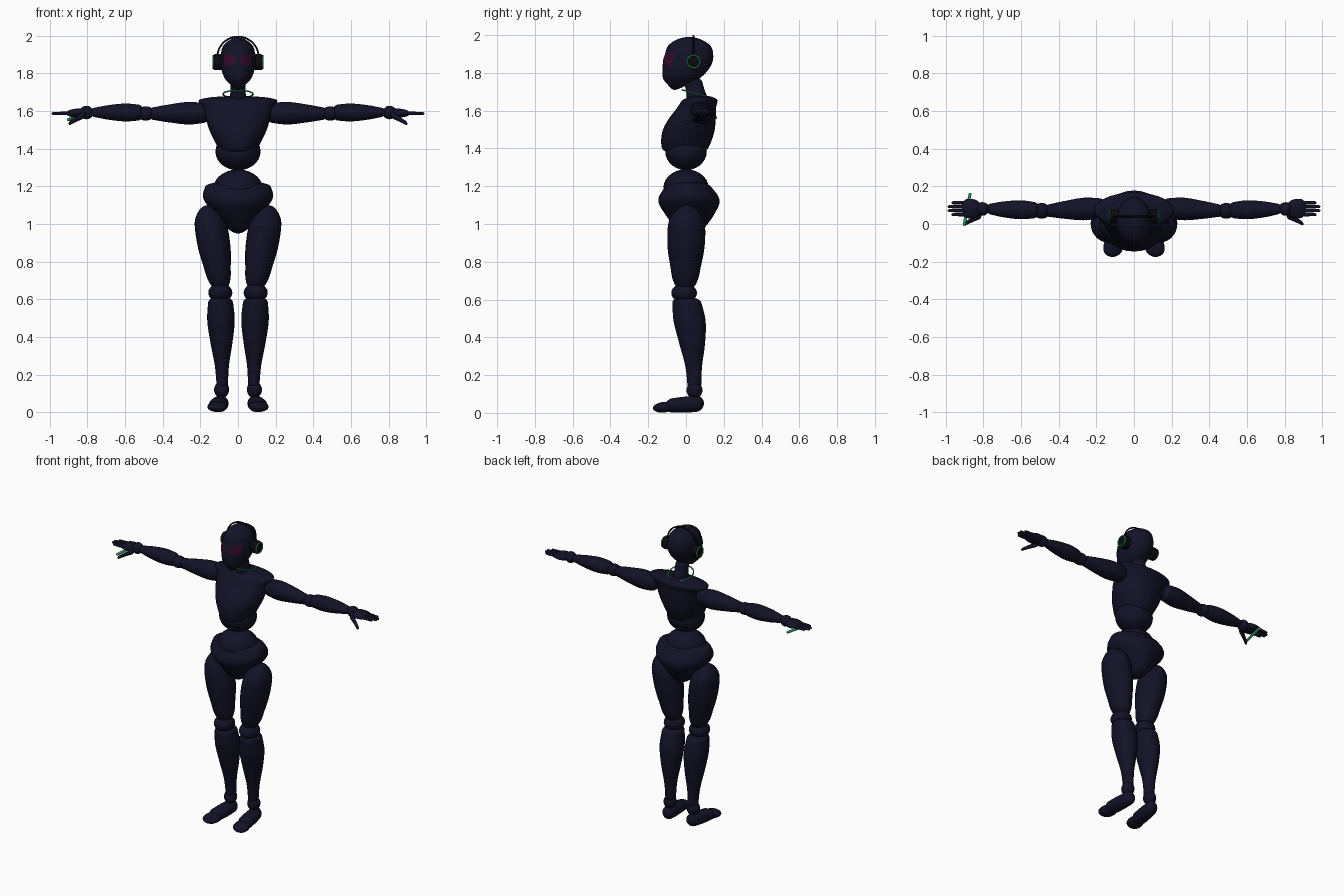
import bpy
import bmesh
import math
from mathutils import Vector

cube = bpy.data.objects.get("Cube")
if cube:
    bpy.data.objects.remove(cube)


def make_material(name, colour):
    material = bpy.data.materials.new(name)
    material.use_nodes = True
    material.diffuse_color = (*colour, 1)
    shader = material.node_tree.nodes["Principled BSDF"]
    shader.inputs["Base Color"].default_value = (*colour, 1)
    return material


navy = make_material("dark navy", (.006, .006, .02))
black = make_material("black", (.003, .003, .005))
green = make_material("bright green", (.025, .4, .11))
plum = make_material("dark plum", (.035, .003, .022))

X, Y, Z = range(3)
SEGMENTS = 28
RINGS = 32
SIDES = {"left": 1, "right": -1}


def add_object(name, bm, material):
    bmesh.ops.recalc_face_normals(bm, faces=bm.faces)
    mesh = bpy.data.meshes.new(name)
    bm.to_mesh(mesh)
    bm.free()
    mesh.materials.append(material)
    mesh.shade_smooth()
    obj = bpy.data.objects.new(name, mesh)
    bpy.context.collection.objects.link(obj)
    return obj


def sample(values, t):
    """Smooth curve through evenly spaced values, read at t from 0 to 1."""
    last = len(values) - 1
    position = t * last
    index = min(int(position), max(last - 1, 0))
    f = position - index
    a, b, c, d = (values[min(max(index + k, 0), last)] for k in (-1, 0, 1, 2))
    return b + f / 2 * (c - a + f * (2 * a - 5 * b + 4 * c - d + f * (3 * (b - c) + d - a)))


def limb(name, start, end, widths, axis=Z, depth=(1, 1), cap=.03, bow=0, side=1, material=navy):
    """Body with elliptical rings across the axis, rounded over the cap length at both ends.

    The depth pair is the ratio of second to first radius at the start and end;
    bow pushes the middle backwards."""
    start, end = Vector(start), Vector(end)
    length = abs(end[axis] - start[axis])
    first, second = (k for k in (X, Y, Z) if k != axis)
    bm = bmesh.new()
    loops = []
    for ring in range(RINGS + 1):
        t = (1 - math.cos(math.pi * ring / RINGS)) / 2
        centre = start.lerp(end, t)
        centre.y += bow * math.sin(math.pi * t)
        edge = min(1, min(t, 1 - t) * length / cap)
        rounding = math.sqrt(max(0, 1 - (1 - edge) ** 2))
        radius = max(.001, sample(widths, t) * rounding)
        ratio = depth[0] + (depth[1] - depth[0]) * t
        loop = []
        for k in range(SEGMENTS):
            angle = math.tau * k / SEGMENTS
            point = centre.copy()
            point[first] += radius * math.cos(angle)
            point[second] += radius * ratio * math.sin(angle)
            point.x *= side
            loop.append(bm.verts.new(point))
        loops.append(loop)
    for low, high in zip(loops, loops[1:]):
        for k in range(SEGMENTS):
            n = (k + 1) % SEGMENTS
            bm.faces.new((low[k], low[n], high[n], high[k]))
    bm.faces.new(loops[0])
    bm.faces.new(loops[-1])
    return add_object(name, bm, material)


def ball(name, centre, radii, side=1):
    bm = bmesh.new()
    bmesh.ops.create_uvsphere(bm, u_segments=SEGMENTS, v_segments=SEGMENTS // 2, radius=1)
    bmesh.ops.scale(bm, vec=radii, verts=bm.verts)
    bmesh.ops.translate(bm, vec=(centre[X] * side, centre[Y], centre[Z]), verts=bm.verts)
    return add_object(name, bm, navy)


def hoop(name, centre, u, v, thickness, material, sweep=math.tau):
    """Thin round wire following an ellipse, or part of one."""
    curve = bpy.data.curves.new(name, "CURVE")
    curve.dimensions = "3D"
    curve.bevel_depth = thickness
    curve.bevel_resolution = 3
    path = curve.splines.new("POLY")
    path.points.add(RINGS)
    for k, target in enumerate(path.points):
        angle = sweep * k / (RINGS + (sweep == math.tau))
        place = Vector(centre) + Vector(u) * math.cos(angle) + Vector(v) * math.sin(angle)
        target.co = (*place, 1)
    path.use_cyclic_u = sweep == math.tau
    curve.materials.append(material)
    obj = bpy.data.objects.new(name, curve)
    bpy.context.collection.objects.link(obj)


# Head and neck
head = limb("head", (0, -.06, 1.71), (0, .015, 1.99), (.03, .074, .093, .088, .07),
            depth=(1.4, 1.4), cap=.06, bow=.03)
limb("neck", (0, .07, 1.63), (0, .03, 1.78), (.05, .04, .04), depth=(1.25, 1.25))
hoop("neck_ring", (0, .055, 1.69), (.08, 0, 0), (0, .075, -.02), .004, green)

# Face markings: two flaring wedges laid on the face
bpy.context.view_layer.update()
for label, side in SIDES.items():
    bm = bmesh.new()
    columns = []
    for column in range(9):
        x = .01 + .008 * column
        half = .01 + .004 * column
        points = []
        for row in range(-4, 5):
            hit, place, normal, face = head.ray_cast((x * side, -1, 1.87 + half * row / 4), (0, 1, 0))
            points.append(bm.verts.new(place + normal * .003))
        columns.append(points)
    for a, b in zip(columns, columns[1:]):
        for j in range(len(a) - 1):
            bm.faces.new((a[j], b[j], b[j + 1], a[j + 1]))
    add_object(label + "_eye_marking", bm, plum)

# Headphones
hoop("headband", (0, .04, 1.885), (.11, 0, 0), (0, 0, .11), .005, black, sweep=math.pi)
for label, side in SIDES.items():
    limb(label + "_ear_cup", (.08, .04, 1.86), (.135, .04, 1.86), (.038,), X,
         depth=(1.1, 1.1), cap=.01, side=side, material=black)
    hoop(label + "_ear_ring", (.132 * side, .04, 1.86), (0, .034, 0), (0, 0, .034), .004, green)

# Torso
limb("chest", (0, -.01, 1.37), (0, .085, 1.68), (.09, .12, .15, .17, .185, .23),
     depth=(1.28, .37), bow=-.015)
ball("abdomen", (0, 0, 1.385), (.12, .11, .1))
ball("waist", (0, 0, 1.19), (.13, .12, .1))
limb("pelvis", (0, .025, .95), (0, .01, 1.23), (.04, .11, .185, .165), depth=(1.4, .6))

for label, side in SIDES.items():
    part = label + "_"

    # Legs
    limb(part + "thigh", (.09, -.005, .635), (.16, .005, 1.1), (.056, .069, .086, .087, .07),
         depth=(1.1, 1.15), cap=.1, side=side)
    ball(part + "knee", (.094, -.01, .635), (.064, .068, .05), side)
    limb(part + "shin", (.083, .045, .12), (.093, 0, .615), (.03, .037, .058, .073, .064),
         depth=(1.2, 1.15), bow=.01, side=side)
    ball(part + "ankle", (.087, .045, .12), (.04, .042, .045), side)
    limb(part + "foot", (.11, -.11, .037), (.087, .095, .05), (.05, .047, .038), Y,
         depth=(.7, 1.1), cap=.04, side=side)
    limb(part + "toe", (.115, -.175, .025), (.105, -.07, .034), (.04, .053, .045), Y,
         depth=(.5, .55), side=side)

    # Arms
    limb(part + "upper_arm", (.15, .085, 1.59), (.48, .07, 1.586), (.05, .06, .047, .03), X,
         side=side)
    ball(part + "elbow", (.49, .07, 1.587), (.045, .042, .038), side)
    limb(part + "forearm", (.5, .073, 1.592), (.79, .08, 1.593), (.04, .05, .042, .025), X,
         depth=(1, .85), side=side)
    ball(part + "wrist", (.805, .08, 1.592), (.036, .036, .036), side)
    limb(part + "palm", (.81, .08, 1.59), (.915, .083, 1.588), (.04, .052, .048), X,
         depth=(.6, .3), side=side)
    for number, reach in enumerate((.97, .99, .99, .97)):
        y = .05 + .021 * number
        limb(f"{part}finger_{number + 1}", (.88, y, 1.588), (reach, y, 1.587), (.01, .008), X,
             cap=.01, side=side)
    limb(part + "thumb", (.81, .05, 1.585), (.9, 0, 1.532), (.02, .014, .011), X,
         cap=.01, side=side)

# Glowing rod held in the right hand
limb("hand_rod", (-.903, -.01, 1.555), (-.87, .165, 1.563), (.008,), Y, cap=.008, material=green)
